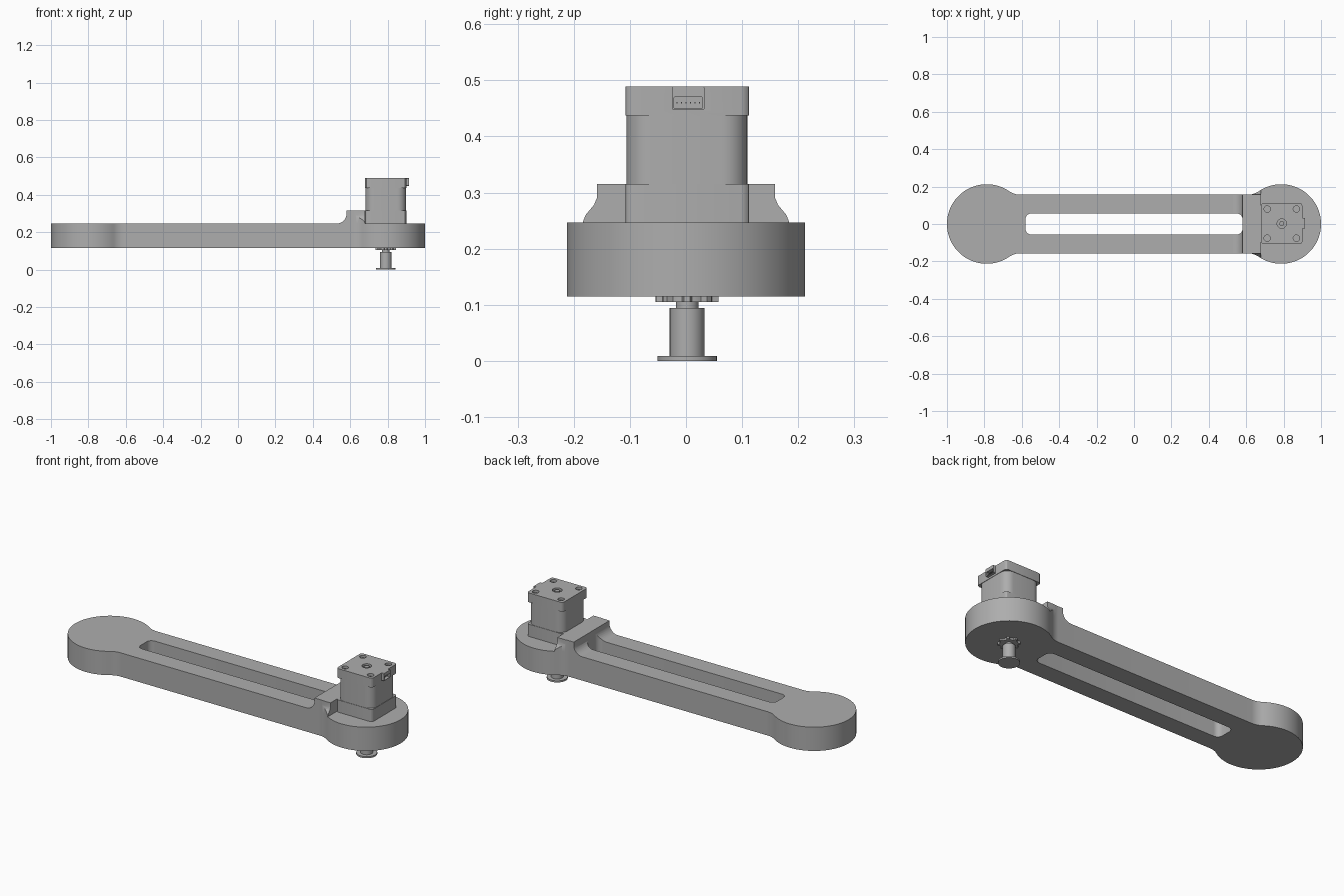
import bpy, bmesh
from math import sin, cos, pi, atan2, sqrt, radians
from mathutils import Vector

if "Cube" in bpy.data.objects:
    bpy.data.objects.remove(bpy.data.objects["Cube"], do_unlink=True)

grey = bpy.data.materials.new("plain grey")
grey.use_nodes = True
GREY = (0.42, 0.42, 0.42, 1)
grey.diffuse_color = GREY
grey.node_tree.nodes["Principled BSDF"].inputs["Base Color"].default_value = GREY


def prism(name, pts, lo, hi, axis="z"):
    """Extrude a 2D outline along an axis."""
    place = {"x": lambda a, b, c: (c, a, b),
             "y": lambda a, b, c: (a, c, b),
             "z": lambda a, b, c: (a, b, c)}[axis]
    bm = bmesh.new()
    low = [bm.verts.new(place(a, b, lo)) for a, b in pts]
    high = [bm.verts.new(place(a, b, hi)) for a, b in pts]
    bm.faces.new(low)
    bm.faces.new(high)
    for i in range(len(pts)):
        j = (i + 1) % len(pts)
        bm.faces.new((low[i], low[j], high[j], high[i]))
    bmesh.ops.recalc_face_normals(bm, faces=bm.faces)
    mesh = bpy.data.meshes.new(name)
    bm.to_mesh(mesh)
    bm.free()
    mesh.materials.append(grey)
    ob = bpy.data.objects.new(name, mesh)
    bpy.context.collection.objects.link(ob)
    return ob


def arc(cx, cy, r, start, end, steps):
    angles = [radians(start + (end - start) * i / steps) for i in range(steps + 1)]
    return [(cx + r * cos(t), cy + r * sin(t)) for t in angles]


def circle(cx, cy, r, steps=40):
    return arc(cx, cy, r, 0, 360, steps)[:-1]


def rounded(cx, cy, hx, hy, r, steps=6):
    pts = []
    for k, (sx, sy) in enumerate([(1, 1), (-1, 1), (-1, -1), (1, -1)]):
        pts += arc(cx + sx * (hx - r), cy + sy * (hy - r), r, 90 * k, 90 * k + 90, steps)
    return pts


def combine(ob, tool, operation):
    """Apply a boolean and discard the tool."""
    mod = ob.modifiers.new("cut", "BOOLEAN")
    mod.operation, mod.solver, mod.object = operation, "EXACT", tool
    bpy.context.view_layer.objects.active = ob
    bpy.ops.object.modifier_apply(modifier=mod.name)
    bpy.data.objects.remove(tool, do_unlink=True)


# Arm outline: two round ends blended into a straight bar
END_X, END_R, BAR, BLEND = 0.7875, 0.2125, 0.157, 0.1
rise = BAR + BLEND
run = sqrt((END_R + BLEND) ** 2 - rise ** 2)
tangent = atan2(rise, run) * 180 / pi
quarter = arc(-END_X, 0, END_R, 180, tangent, 32)
quarter += arc(-END_X + run, rise, BLEND, 180 + tangent, 270, 8)
upper = quarter + [(-x, y) for x, y in reversed(quarter)]
outline = upper + [(x, -y) for x, y in reversed(upper[1:-1])]
slot = rounded(0, 0, 0.58, 0.056, 0.03)
BASE, TOP, STEP = 0.115, 0.247, 0.315

arm = prism("arm", outline, BASE, TOP)
combine(arm, prism("slot_cutter", slot, 0, 0.5), "DIFFERENCE")

# Raised wall beside the motor, with coved front and flared sides
cove = arc(0.53, TOP + 0.05, 0.05, 270, 360, 8)
wall = prism("motor_wall", cove + [(0.58, STEP), (0.68, STEP), (0.68, TOP)],
             -0.25, 0.25, "y")
combine(wall, prism("outline_cutter", outline, 0.2, 0.4), "INTERSECT")
side = [(0.19, 0.2), (0.184, TOP), (0.179, 0.26), (0.164, 0.278),
        (0.159, 0.29), (0.159, 0.4)]
flare = side + [(-y, z) for y, z in reversed(side)]
combine(wall, prism("flare_cutter", flare, 0.4, 0.8, "x"), "INTERSECT")
combine(wall, prism("wall_slot_cutter", slot, 0, 0.5), "DIFFERENCE")

# Motor: two end caps around a body with larger corner rounding
MX, MY, HALF, HEIGHT = 0.79, 0.002, 0.11, 0.489
prism("motor_front_cap", rounded(MX, MY, HALF, HALF, 0.014, 3), TOP, STEP)
prism("motor_body", rounded(MX, MY, HALF - 0.002, HALF - 0.002, 0.045), STEP, 0.437)
cap = prism("motor_rear_cap", rounded(MX, MY, HALF, HALF, 0.014, 3), 0.437, HEIGHT)
for sx in (-1, 1):
    for sy in (-1, 1):
        x, y = MX + sx * 0.078, MY + sy * 0.078
        combine(cap, prism("bolt_cutter", circle(x, y, 0.017, 20), 0.474, 0.52),
                "DIFFERENCE")
        prism("bolt", circle(x, y, 0.009, 16), 0.472, 0.48)
combine(cap, prism("bore_cutter", circle(MX, MY, 0.025), 0.474, 0.52), "DIFFERENCE")
prism("rear_shaft", circle(MX, MY, 0.013, 24), 0.47, 0.486)

# Plug socket on the outer side of the motor
CY = MY + 0.002
socket = prism("socket", rounded(CY, 0.468, 0.029, 0.021, 0.002, 1),
               MX + HALF - 0.03, 0.914, "x")
opening = rounded(CY, 0.46, 0.025, 0.0105, 0.001, 1)
combine(cap, prism("cap_opening_cutter", rounded(CY, 0.468, 0.029, 0.021, 0.002, 1),
                   MX + HALF - 0.03, 0.95, "x"), "DIFFERENCE")
combine(socket, prism("opening_cutter", opening, 0.885, 0.95, "x"), "DIFFERENCE")
for i in range(6):
    prism("socket_pin", rounded(CY - 0.02 + i * 0.008, 0.46, 0.0012, 0.0012, 0.0004, 1),
          0.88, 0.908, "x")

# Scalloped washer and flanged pulley below the arm
scallops = []
for i in range(64):
    t = 2 * pi * i / 64
    r = 0.056 if i % 8 in (0, 1, 7) else 0.045
    scallops.append((MX + r * cos(t), MY + r * sin(t)))
prism("washer", scallops, 0.105, BASE)
prism("motor_shaft", circle(MX, MY, 0.02), 0.09, 0.107)
prism("pulley_barrel", circle(MX, MY, 0.031), 0.005, 0.094)
prism("pulley_flange", circle(MX, MY, 0.053), 0.0, 0.009)

# Smooth rounded walls, keep crisp edges
bpy.ops.object.select_all(action="DESELECT")
for ob in bpy.context.scene.objects:
    if ob.type == "MESH" and grey.name in ob.data.materials:
        ob.select_set(True)
        bpy.context.view_layer.objects.active = ob
bpy.ops.object.shade_smooth_by_angle(angle=radians(30))
